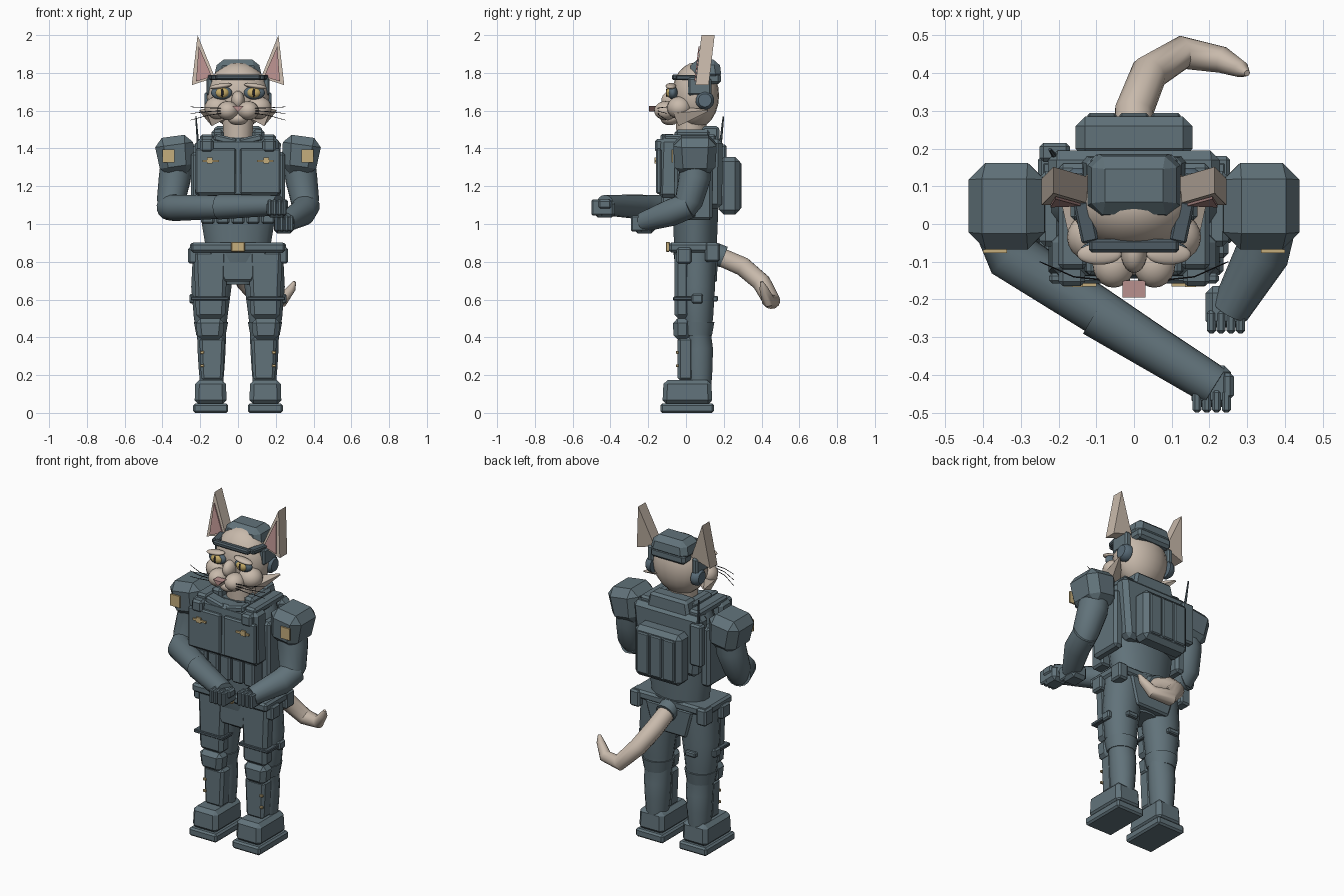
import bpy, bmesh
from math import radians, sin, cos, pi
from mathutils import Vector, Matrix, Euler

if "Cube" in bpy.data.objects:
    bpy.data.objects.remove(bpy.data.objects["Cube"])


def material(name, rgb):
    m = bpy.data.materials.new(name)
    m.use_nodes = True
    m.diffuse_color = (*rgb, 1)
    m.node_tree.nodes["Principled BSDF"].inputs["Base Color"].default_value = (*rgb, 1)
    return m


SLATE = material("slate", (0.12, 0.17, 0.195))
DARK = material("dark_slate", (0.075, 0.105, 0.125))
BLUE = material("blue_slate", (0.10, 0.15, 0.19))
FUR = material("cream_fur", (0.58, 0.49, 0.41))
PINK = material("pink", (0.48, 0.28, 0.27))
GOLD = material("gold", (0.56, 0.42, 0.20))
IRIS = material("amber_iris", (0.58, 0.42, 0.14))
BLACK = material("black", (0.015, 0.015, 0.018))


def finish(name, bm, mat, angle=35):
    bmesh.ops.recalc_face_normals(bm, faces=bm.faces)
    me = bpy.data.meshes.new(name)
    bm.to_mesh(me)
    bm.free()
    me.materials.append(mat)
    me.shade_smooth()
    me.set_sharp_from_angle(angle=radians(angle))
    ob = bpy.data.objects.new(name, me)
    bpy.context.collection.objects.link(ob)
    return ob


def box(name, xs, ys, zs, mat=SLATE, bevel=0.008, top=(1, 1), bottom=(1, 1), rot=(0, 0, 0)):
    """Bevelled box from its ranges; top and bottom scale the end faces."""
    c = Vector([(r[0] + r[1]) / 2 for r in (xs, ys, zs)])
    size = [r[1] - r[0] for r in (xs, ys, zs)]
    bm = bmesh.new()
    bmesh.ops.create_cube(bm, size=1)
    for v in bm.verts:
        k = top if v.co.z > 0 else bottom
        v.co = Vector((v.co.x * size[0] * k[0], v.co.y * size[1] * k[1], v.co.z * size[2]))
    if bevel:
        bmesh.ops.bevel(bm, geom=bm.edges[:], offset=bevel, segments=1, affect='EDGES')
    turn = Euler([radians(a) for a in rot]).to_matrix().to_4x4()
    bmesh.ops.transform(bm, matrix=Matrix.Translation(c) @ turn, verts=bm.verts)
    return finish(name, bm, mat, 20)


def ball(name, c, r, mat=FUR, rot=(0, 0, 0)):
    bm = bmesh.new()
    bmesh.ops.create_uvsphere(bm, u_segments=20, v_segments=12, radius=1)
    turn = Euler([radians(a) for a in rot]).to_matrix().to_4x4()
    bmesh.ops.transform(bm, matrix=Matrix.Translation(c) @ turn @ Matrix.Diagonal((*r, 1)), verts=bm.verts)
    return finish(name, bm, mat, 60)


def tube(name, pts, radii, mat=SLATE, sides=16, angle=40):
    """Loft of ellipses along a path; each radius is a number or an (rx, ry) pair."""
    pts = [Vector(p) for p in pts]
    bm, rings, q, last = bmesh.new(), [], Matrix.Identity(3), Vector((0, 0, 1))
    for i, (p, r) in enumerate(zip(pts, radii)):
        rx, ry = r if isinstance(r, tuple) else (r, r)
        t = (pts[min(i + 1, len(pts) - 1)] - pts[max(i - 1, 0)]).normalized()
        q, last = last.rotation_difference(t).to_matrix() @ q, t
        ring = [2 * pi * (k + 0.5) / sides for k in range(sides)]
        rings.append([bm.verts.new(p + q @ Vector((rx * cos(a), ry * sin(a), 0))) for a in ring])
    for a, b in zip(rings, rings[1:]):
        for k in range(sides):
            bm.faces.new((a[k], a[k - 1], b[k - 1], b[k]))
    bm.faces.new(rings[0])
    bm.faces.new(rings[-1])
    return finish(name, bm, mat, angle)


def prism(name, outline, y0, y1, mat, lean=0):
    """Outline in x, z extruded along y; lean slides it back with height."""
    bm = bmesh.new()
    z0 = min(z for _, z in outline)
    a, b = [[bm.verts.new((x, y + lean * (z - z0), z)) for x, z in outline] for y in (y0, y1)]
    bm.faces.new(a)
    bm.faces.new(b)
    for k in range(len(a)):
        bm.faces.new((a[k], a[k - 1], b[k - 1], b[k]))
    return finish(name, bm, mat)


def pair(ob):
    """Name a +x part as left and make its mirrored right twin."""
    base = ob.name
    me = ob.data.copy()
    me.transform(Matrix.Scale(-1, 4, (1, 0, 0)))
    me.flip_normals()
    twin = bpy.data.objects.new("right_" + base, me)
    bpy.context.collection.objects.link(twin)
    ob.name = "left_" + base


# Boots, legs and leg armour
pair(box("boot_sole", (.052, .237), (-.135, .148), (0, .05), bevel=.01))
pair(box("boot", (.06, .23), (-.125, .14), (.045, .175), bevel=.022, top=(.95, .95)))
pair(tube("leg", [(.14, .07, .15), (.14, .07, .24), (.14, .07, .34), (.14, .065, .42), (.145, .06, .5), (.142, .06, .66), (.125, .06, .86)],
          [(.062, .066), (.07, .072), (.076, .074), (.078, .068), (.09, .085), (.108, .095), (.115, .1)]))
pair(tube("knee_cuff", [(.143, .06, .41), (.143, .06, .48)], [.079, .092]))
pair(box("shin_guard", (.07, .205), (-.045, .04), (.17, .4), bevel=.015, bottom=(.85, 1)))
pair(box("knee_pad", (.07, .225), (-.07, .03), (.385, .5), bevel=.025, bottom=(.85, .9)))
pair(box("thigh_plate", (.055, .235), (-.062, .02), (.5, .86), bevel=.02, bottom=(.85, 1)))
pair(box("thigh_strap", (.05, .25), (-.068, .06), (.595, .615), DARK, .004))
pair(box("thigh_buckle", (.225, .258), (.03, .09), (.58, .63), bevel=.008))
pair(box("rear_strap_tab", (.11, .18), (.14, .17), (.59, .62), bevel=.006))
for z in (.25, .32):
    pair(box("shin_stud", (.18, .2), (-.053, -.04), (z - .007, z + .007), GOLD, .002))

# Hips, belt and abdomen
tube("hips", [(0, .05, .68), (0, .05, .78), (0, .05, .9)], [(.1, .08), (.22, .11), (.215, .125)])
box("front_hip_panel", (-.16, .16), (-.06, .03), (.695, .86), bevel=.01, bottom=(.45, 1))
box("rear_hip_panel", (-.16, .16), (.1, .17), (.69, .86), bevel=.01, bottom=(.7, .8))
box("belt", (-.25, .25), (-.09, .17), (.85, .902), bevel=.012)
box("belt_buckle", (-.036, .036), (-.107, -.085), (.853, .905), GOLD, .004)
pair(box("hip_pouch", (.2, .265), (-.05, .03), (.79, .875), bevel=.01))
pair(box("rear_hip_pouch", (.19, .255), (.1, .18), (.8, .9), bevel=.01))
tube("abdomen", [(0, .05, .88), (0, .05, 1.0), (0, .05, 1.12), (0, .05, 1.3), (0, .06, 1.45)],
     [(.175, .115), (.195, .12), (.21, .125), (.25, .13), (.2, .12)])

# Vest, pouches and straps
box("chest_plate", (-.235, .235), (-.145, -.02), (1.14, 1.455), bevel=.02, top=(.92, .85), bottom=(.97, 1))
box("back_plate", (-.23, .23), (.1, .195), (1.08, 1.45), bevel=.025, bottom=(.85, .9))
pair(box("vest_side", (.19, .25), (-.06, .14), (1.02, 1.38), bevel=.015))
pair(box("chest_panel", (.01, .225), (-.158, -.13), (1.16, 1.4), bevel=.008))
for x in (-.16, -.08, 0, .08, .16):
    box("waist_pouch", (x - .035, x + .035), (-.13, -.04), (1.0, 1.15), bevel=.01)
pair(box("strap_clip", (.13, .2), (-.165, -.09), (1.38, 1.45), bevel=.012))
pair(box("vest_strap", (.125, .2), (-.12, .16), (1.43, 1.475), bevel=.012))
pair(box("name_bar", (.1, .187), (-.166, -.157), (1.328, 1.34), GOLD, 0))
pair(box("name_badge", (.135, .165), (-.167, -.158), (1.32, 1.352), GOLD, 0))
box("rear_collar", (-.145, .145), (.08, .18), (1.42, 1.52), bevel=.015, top=(.85, .9))
pair(box("side_collar", (.075, .14), (-.06, .13), (1.42, 1.5), bevel=.015))
pair(box("collar_flap", (.005, .13), (-.135, -.06), (1.425, 1.465), bevel=.01, rot=(0, -14, 0)))

# Backpack and radio
box("backpack", (-.155, .155), (.175, .285), (1.05, 1.355), bevel=.025)
for x in (-.085, 0, .085):
    box("backpack_panel", (x - .038, x + .038), (.27, .295), (1.08, 1.325), bevel=.006)
box("radio", (-.25, -.17), (.165, .215), (1.17, 1.42), bevel=.01)
tube("antenna", [(-.21, .18, 1.4), (-.223, .198, 1.57)], [.008, .004], DARK, 6)

# Shoulder armour and arms
pair(box("shoulder_pad", (.225, .435), (-.07, .165), (1.26, 1.465), bevel=.045, bottom=(.85, .9), rot=(0, 8, 0)))
pair(box("shoulder_patch", (.337, .4), (-.077, -.068), (1.325, 1.395), GOLD, 0))
pair(tube("upper_arm", [(.32, .05, 1.36), (.335, .045, 1.24), (.355, .015, 1.12), (.35, -.02, 1.06)],
          [.085, .085, .075, .06]))
tube("right_forearm", [(-.365, .02, 1.09), (-.33, -.08, 1.085), (-.09, -.235, 1.09), (.2, -.42, 1.1)],
     [.07, .07, .063, .052])
tube("right_sleeve_cuff", [(-.1, -.235, 1.09), (.215, -.43, 1.1)], [.066, .054])
tube("left_forearm", [(.365, .02, 1.1), (.34, -.08, 1.06), (.255, -.23, 1.01)], [.07, .072, .052])


def glove(side, x, y, z):
    box(side + "_glove", (x - .055, x + .05), (y - .05, y + .06), (z - .045, z + .045), bevel=.018)
    for k in range(4):
        fx = x - .04 + k * .026
        box(side + "_finger", (fx - .012, fx + .012), (y - .065, y - .005), (z - .035, z + .05), bevel=.007)
    box(side + "_thumb", (x + .025, x + .058), (y - .03, y + .04), (z, z + .05), bevel=.01)


glove("right", .207, -.435, 1.08)
glove("left", .245, -.225, .995)

# Tail
tube("tail", [(0, .15, .84), (0, .3, .775), (.04, .4, .69), (.13, .455, .59), (.235, .435, .595), (.285, .41, .66), (.3, .4, .695)],
     [.05, .052, .05, .045, .035, .022, .008], FUR, 12)
tube("tail_socket", [(0, .15, .845), (0, .2, .825)], [.06, .06], SLATE, 12)

# Neck and head
tube("neck", [(0, .025, 1.4), (0, .03, 1.58)], [.076, .085], FUR)
ball("head", (0, .05, 1.68), (.165, .125, .175))
pair(ball("cheek", (.108, -.035, 1.615), (.07, .065, .06)))
pair(tube("cheek_tuft", [(.12, -.04, 1.57), (.2, .115, 1.6)], [.055, .006], FUR, 4))
pair(ball("muzzle", (.054, -.107, 1.6), (.056, .062, .05)))
ball("chin", (0, -.085, 1.558), (.055, .05, .035))
ball("nose_bridge", (0, -.075, 1.655), (.035, .055, .05))
prism("nose", [(-.03, 1.625), (.03, 1.625), (0, 1.595)], -.195, -.15, PINK)

# Eyes and brows
pair(ball("eye_socket", (.087, -.07, 1.695), (.056, .026, .036), BLUE))
pair(ball("iris", (.084, -.085, 1.695), (.036, .02, .027), IRIS))
pair(ball("pupil", (.084, -.102, 1.695), (.007, .005, .022), BLACK))
pair(ball("brow", (.092, -.08, 1.73), (.06, .028, .014), FUR, (0, 8, 0)))

# Whiskers
for k in (-1, 0, 1):
    pair(tube("whisker", [(.07, -.15, 1.6 + k * .012), (.16, -.14, 1.595 + k * .02), (.25, -.1, 1.585 + k * .035)],
              [.0025, .002, .0015], BLACK, 5))

# Ears
pair(prism("ear", [(.122, 1.775), (.245, 1.735), (.214, 2.0)], .05, .12, FUR, .12))
pair(prism("inner_ear", [(.138, 1.78), (.222, 1.755), (.208, 1.94)], .044, .051, PINK, .12))

# Cap, headband and headset
box("cap", (-.13, .13), (.015, .19), (1.765, 1.87), bevel=.03, top=(.82, .84))
box("cap_rear", (-.115, .115), (.1, .185), (1.74, 1.8), bevel=.015)
box("headband", (-.12, .12), (-.075, -.04), (1.763, 1.792), DARK, .008)
pair(box("headband_side", (.105, .15), (-.05, .06), (1.762, 1.79), DARK, .006, rot=(0, 0, -12)))
pair(box("headset_side", (.13, .168), (.01, .135), (1.68, 1.775), bevel=.01))
pair(tube("ear_cup", [(.135, .1, 1.655), (.16, .1, 1.655), (.178, .1, 1.655)], [.05, .05, .035], BLUE))
